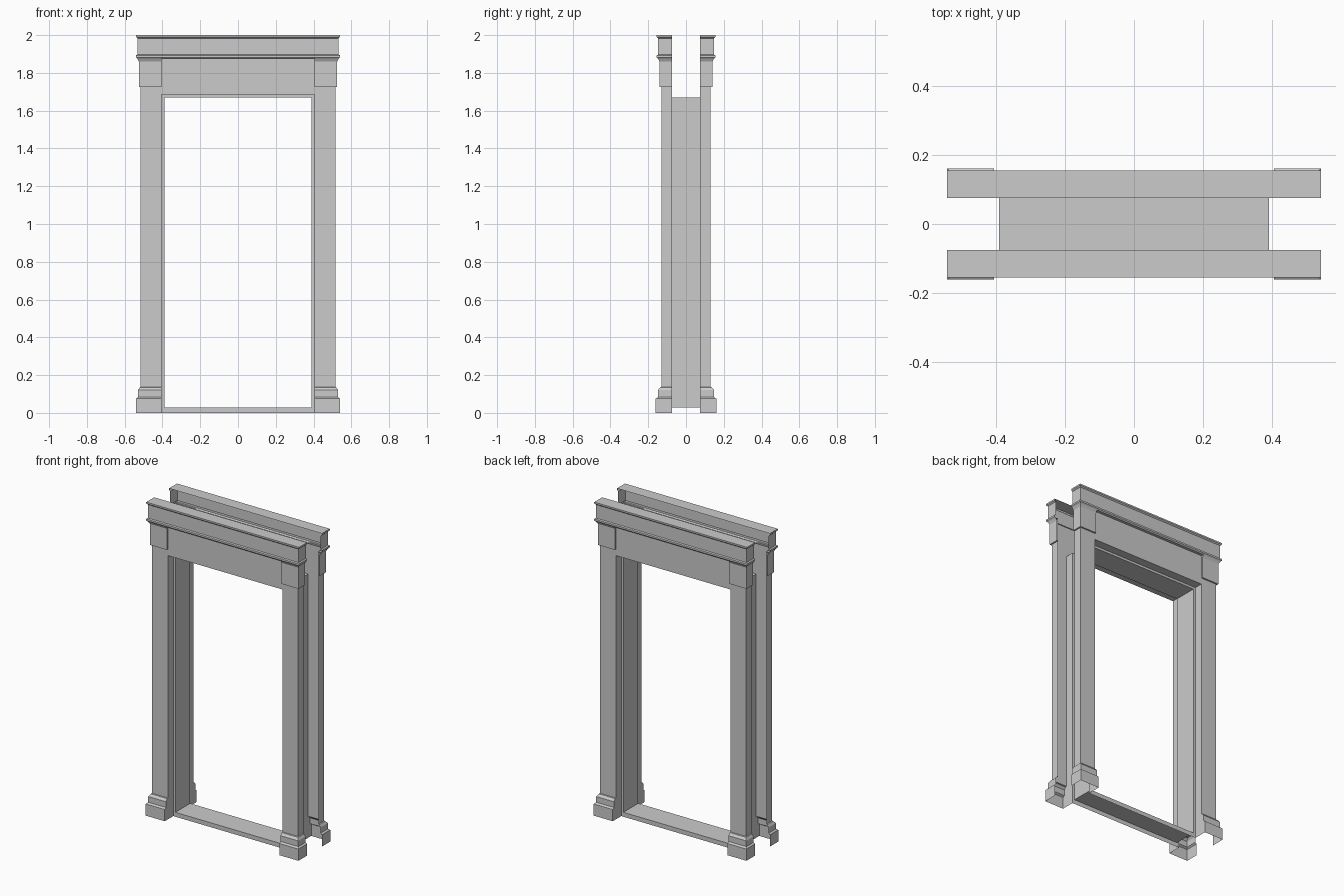
import bpy

if "Cube" in bpy.data.objects:
    bpy.data.objects.remove(bpy.data.objects["Cube"])

BACK = -0.075     # open rear plane of the front casing
IN = 0.405        # inner edge of the pillars
TOP = 1.685       # underside of the lintel


def make(name, verts, faces, mirror=(False, False)):
    me = bpy.data.meshes.new(name)
    me.from_pydata(verts, [], faces)
    ob = bpy.data.objects.new(name, me)
    bpy.context.collection.objects.link(ob)
    if any(mirror):
        m = ob.modifiers.new("mirror", 'MIRROR')
        m.use_axis = (mirror[0], mirror[1], False)
        m.use_mirror_merge = False
    return ob


def wrap(name, levels, mirror_x, inner_y=BACK, cap=False):
    """Open-backed moulding: a U-shaped plan at each level (z, x0, x1, depth)."""
    verts, faces = [], []
    for z, x0, x1, d in levels:
        verts += [(x0, inner_y, z), (x0, -d, z), (x1, -d, z), (x1, BACK, z)]
    for k in range(len(levels) - 1):
        a, b = 4 * k, 4 * k + 4
        faces += [(a + i, a + i + 1, b + i + 1, b + i) for i in range(3)]
    if cap:
        n = len(verts) - 4
        faces.append((n, n + 1, n + 2, n + 3))
    return make(name, verts, faces, (mirror_x, True))


# Pillars with stepped plinths
pillar = [(0, .54, .161), (.075, .54, .161), (.083, .53, .149), (.12, .53, .149),
          (.135, .521, .137), (.137, .515, .13), (TOP, .515, .13)]
wrap("pillars", [(z, IN, x, d) for z, x, d in pillar], True)

# Lintel with its underside
wrap("lintel", [(z, -.515, .515, .13) for z in (TOP, 1.88)], False)
make("lintel_underside",
     [(-IN, -.13, TOP), (-IN, BACK, TOP), (IN, BACK, TOP), (IN, -.13, TOP)],
     [(0, 1, 2, 3)], (False, True))

# Raised corner blocks above the pillars
block = [(1.725, 0), (1.725, .01), (1.86, .01), (1.875, .018), (1.88, .018)]
wrap("corner_blocks", [(z, IN, .515 + e, .13 + e) for z, e in block], True, inner_y=-.13)

# Cornice: bed moulding, frieze and cap
cornice = [(1.875, 0), (1.875, .018), (1.882, .025), (1.893, .025), (1.897, .017),
           (1.983, .017), (1.99, .025), (2.0, .025)]
wrap("cornice", [(z, -.515 - e, .515 + e, .13 + e) for z, e in cornice], False, cap=True)

# Liner of the opening (facing inwards) and the flat border around its mouth
def rect(x, z0, z1, y):
    return [(-x, y, z0), (x, y, z0), (x, y, z1), (-x, y, z1)]

ring = [(i, (i + 1) % 4, (i + 1) % 4 + 4, i + 4) for i in range(4)]
make("opening_liner", rect(.39, .028, 1.67, BACK) + rect(.39, .028, 1.67, -BACK), ring)
make("opening_border", rect(IN, 0, TOP, BACK) + rect(.39, .028, 1.67, BACK), ring, (False, True))
